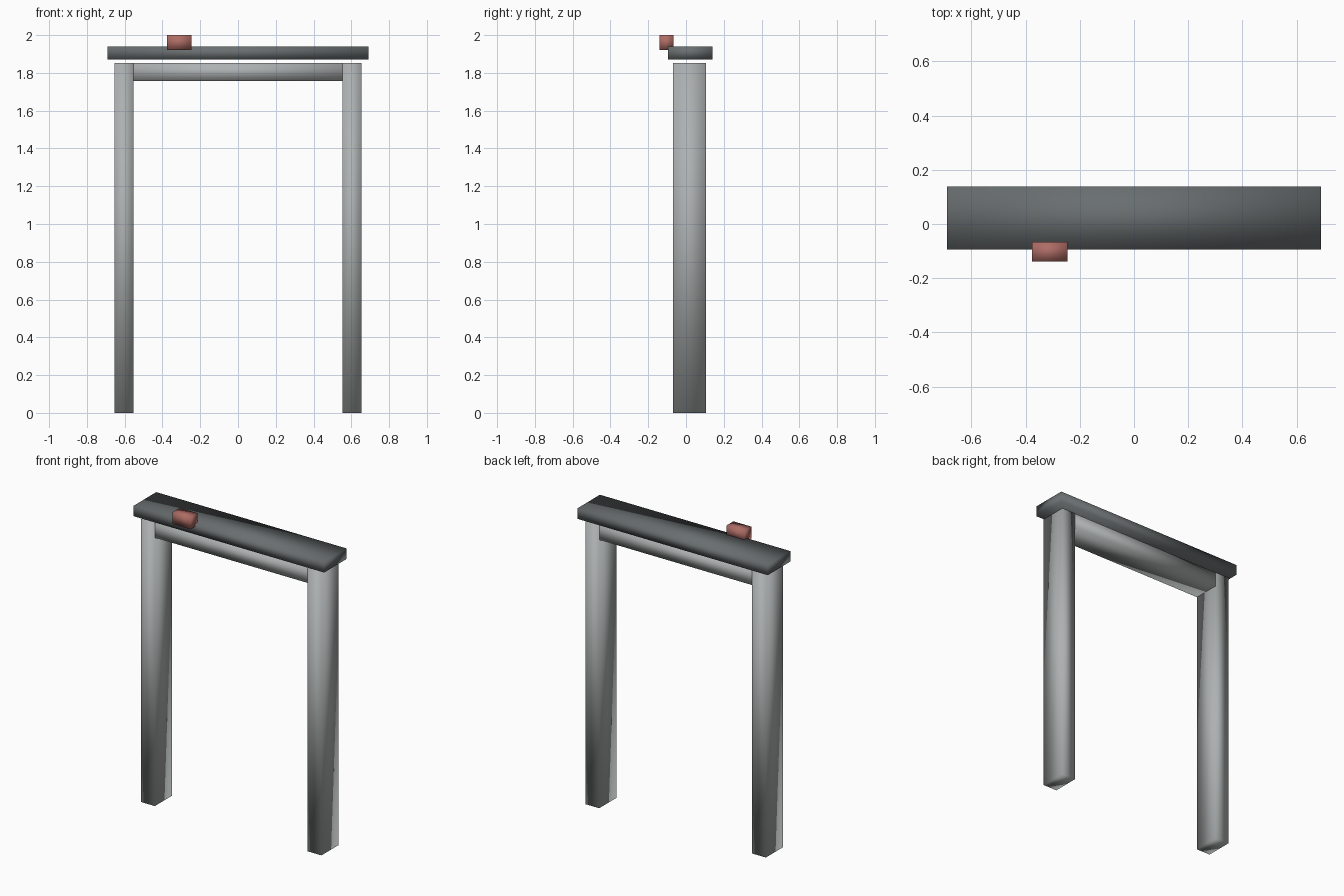
import bpy
import bmesh

cube = bpy.data.objects.get("Cube")
if cube:
    bpy.data.objects.remove(cube, do_unlink=True)


def material(name, color):
    mat = bpy.data.materials.new(name)
    mat.use_nodes = True
    mat.diffuse_color = (*color, 1)
    mat.node_tree.nodes["Principled BSDF"].inputs["Base Color"].default_value = (*color, 1)
    return mat


def box(name, low, high, mat):
    """Box spanning two opposite corners, with soft shared normals."""
    bm = bmesh.new()
    bmesh.ops.create_cube(bm, size=1)
    for v in bm.verts:
        v.co = [h if c > 0 else l for c, l, h in zip(v.co, low, high)]
    for f in bm.faces:
        f.smooth = True
    mesh = bpy.data.meshes.new(name)
    bm.to_mesh(mesh)
    bm.free()
    mesh.materials.append(mat)
    obj = bpy.data.objects.new(name, mesh)
    bpy.context.collection.objects.link(obj)
    return obj


light_grey = material("light_grey", (0.42, 0.44, 0.44))
dark_grey = material("dark_grey", (0.14, 0.155, 0.16))
dull_red = material("dull_red", (0.42, 0.15, 0.13))

OUTER, INNER = 0.654, 0.554
FRONT, BACK = -0.07, 0.107
POST_TOP = 1.853

# Side posts
box("right_post", (-OUTER, FRONT, 0), (-INNER, BACK, POST_TOP), light_grey)
box("left_post", (INNER, FRONT, 0), (OUTER, BACK, POST_TOP), light_grey)

# Header across both posts, set in a hair so the post faces stay clean
e = 0.001
box("header", (-OUTER + e, FRONT + e, 1.758), (OUTER - e, BACK - e, POST_TOP - e), light_grey)

# Overhanging cap and the small block on its front edge
box("cap", (-0.69, -0.094, 1.872), (0.69, 0.139, 1.941), dark_grey)
box("red_block", (-0.376, -0.139, 1.922), (-0.246, -0.067, 2.0), dull_red)
